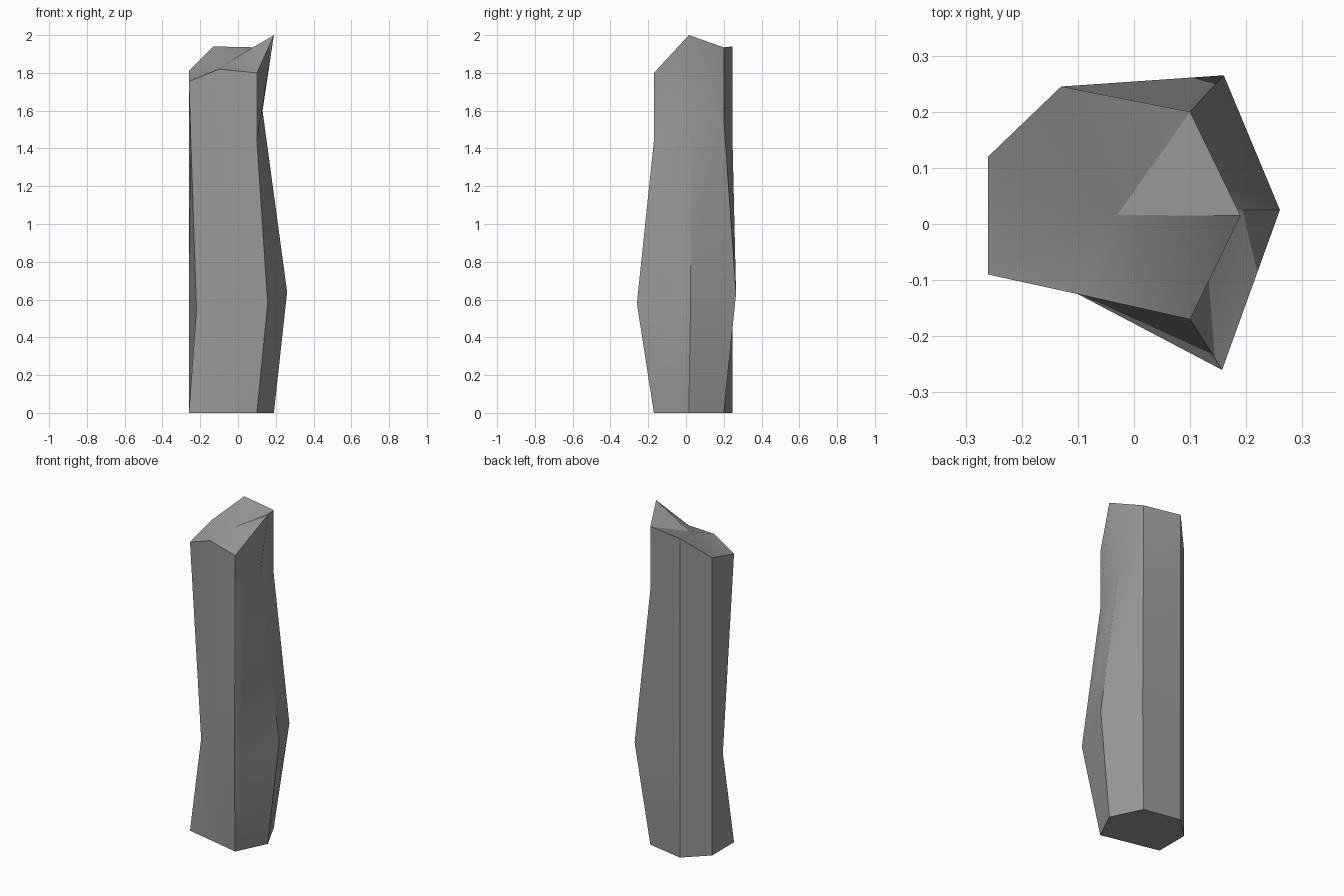
import bpy, bmesh, math
from mathutils import Vector

cube = bpy.data.objects.get("Cube")
if cube:
    bpy.data.objects.remove(cube)

# One colour for the whole stone
stone = bpy.data.materials.new("grey_stone")
stone.use_nodes = True
GREY = (0.32, 0.32, 0.32, 1.0)
stone.diffuse_color = GREY
stone.node_tree.nodes["Principled BSDF"].inputs["Base Color"].default_value = GREY

# Corner edges, counter-clockwise: foot, optional bulge and neck, then top
EDGES = [
    [(-0.26, 0.12, 0), (-0.26, 0.12, 1.81)],
    [(-0.26, -0.09, 0), (-0.22, -0.04, 0.55), (-0.26, -0.09, 1.755)],
    [(-0.10, -0.125, 0), (-0.10, -0.125, 1.82)],
    [(0.10, -0.17, 0), (0.157, -0.26, 0.58), (0.10, -0.17, 1.44), (0.10, -0.17, 1.80)],
    [(0.19, 0.015, 0), (0.26, 0.025, 0.64), (0.13, 0.025, 1.6), (0.19, 0.015, 2.0)],
    [(0.10, 0.20, 0), (0.16, 0.265, 0.63), (0.10, 0.20, 1.55), (0.10, 0.20, 1.935)],
    [(-0.13, 0.245, 0), (-0.13, 0.245, 1.94)],
]
BULGE_Z, NECK_Z = 0.6, 1.5


def full_edge(points):
    """Fill in the bulge and neck points on edges that run straight."""
    pts = [Vector(p) for p in points]
    for index, z in ((1, BULGE_Z), (2, NECK_Z)):
        if len(pts) < 4:
            if index == 1 and len(pts) == 3:
                continue
            a, b = pts[index - 1], pts[index]
            pts.insert(index, a.lerp(b, (z - a.z) / (b.z - a.z)))
    return pts


# Faceted column with a slanted, slightly hollow broken top
bm = bmesh.new()
columns = [[bm.verts.new(p) for p in full_edge(e)] for e in EDGES]
peak_fan = bm.verts.new((-0.03, 0.016, 1.87))
for left, right in zip(columns, columns[1:] + columns[:1]):
    for i in range(3):
        bm.faces.new((left[i], right[i], right[i + 1], left[i + 1]))
    bm.faces.new((left[3], right[3], peak_fan))
bm.faces.new([c[0] for c in reversed(columns)])
bmesh.ops.recalc_face_normals(bm, faces=bm.faces)

mesh = bpy.data.meshes.new("stone_column")
bm.to_mesh(mesh)
bm.free()
mesh.materials.append(stone)
column = bpy.data.objects.new("stone_column", mesh)
bpy.context.collection.objects.link(column)

# Soften shallow creases, keep the hard edges
bpy.ops.object.select_all(action="DESELECT")
column.select_set(True)
bpy.context.view_layer.objects.active = column
bpy.ops.object.shade_smooth_by_angle(angle=math.radians(33))
